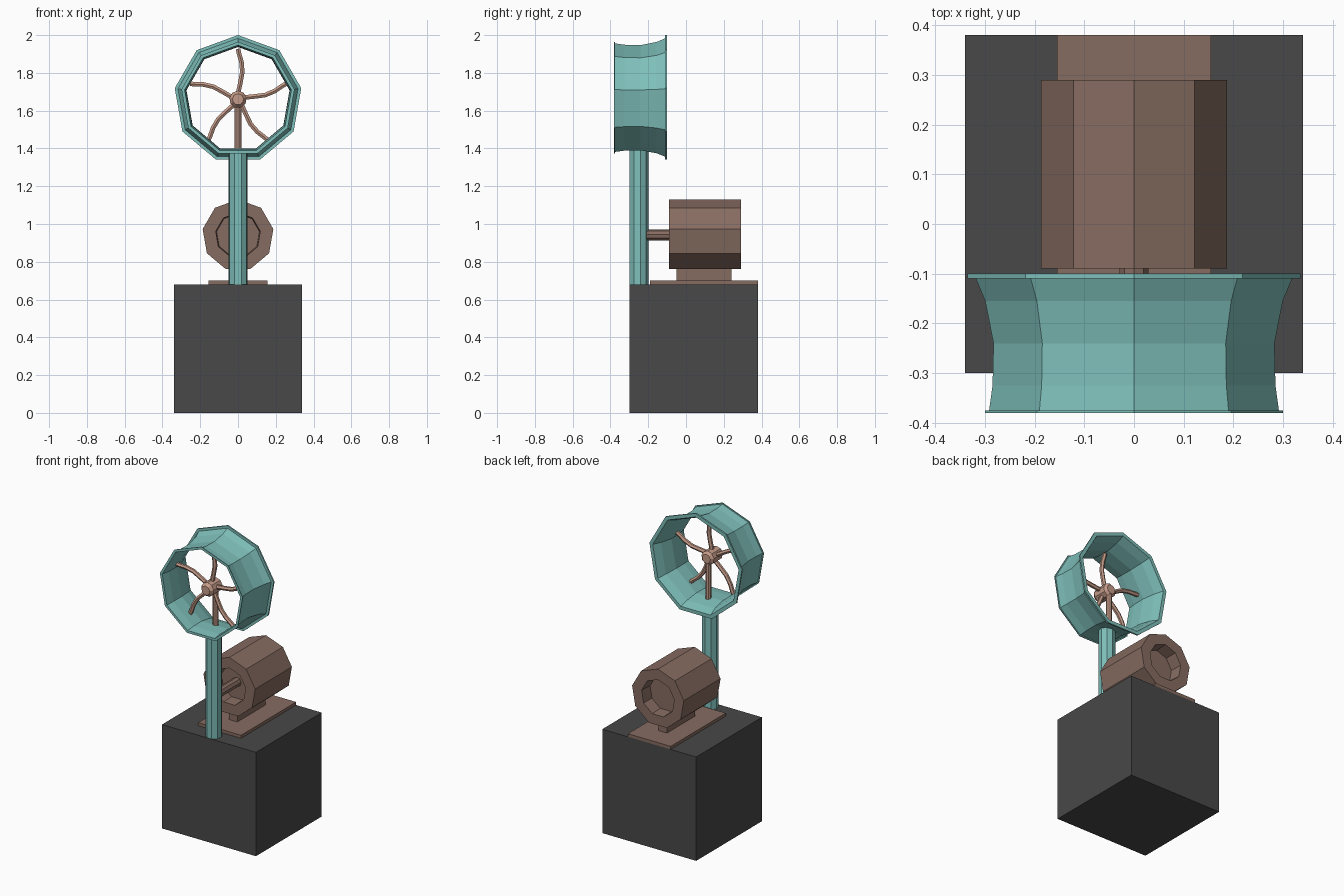
import bpy, bmesh, math
from mathutils import Vector, Matrix

if "Cube" in bpy.data.objects:
    bpy.data.objects.remove(bpy.data.objects["Cube"])

SIDES = 9
HUB_Z = 1.66
MOTOR_Z = 0.94


def material(name, rgb):
    m = bpy.data.materials.new(name)
    m.diffuse_color = (*rgb, 1)
    m.use_nodes = True
    m.node_tree.nodes["Principled BSDF"].inputs["Base Color"].default_value = m.diffuse_color
    return m


DARK = material("dark_base", (0.065, 0.065, 0.065))
TEAL = material("teal_paint", (0.21, 0.52, 0.49))
BROWN = material("brown_metal", (0.24, 0.15, 0.12))
COPPER = material("copper", (0.56, 0.33, 0.25))


def finish(name, bm, mat):
    bmesh.ops.recalc_face_normals(bm, faces=bm.faces)
    me = bpy.data.meshes.new(name)
    bm.to_mesh(me)
    bm.free()
    ob = bpy.data.objects.new(name, me)
    bpy.context.collection.objects.link(ob)
    me.materials.append(mat)
    return ob


def box(name, lo, hi, mat):
    lo, hi = Vector(lo), Vector(hi)
    bm = bmesh.new()
    bmesh.ops.create_cube(bm, size=1)
    bmesh.ops.scale(bm, vec=hi - lo, verts=bm.verts)
    bmesh.ops.translate(bm, vec=(lo + hi) / 2, verts=bm.verts)
    return finish(name, bm, mat)


def lathe(name, profile, z, mat, closed=False, sides=SIDES):
    """Revolve (y, radius) points about a y axis at height z, one corner up."""
    bm = bmesh.new()
    rings = []
    for y, r in profile:
        ring = []
        for i in range(sides):
            a = math.tau * i / sides
            ring.append(bm.verts.new((r * math.sin(a), y, z + r * math.cos(a))))
        rings.append(ring)
    pairs = list(zip(rings, rings[1:]))
    if closed:
        pairs.append((rings[-1], rings[0]))
    else:
        bm.faces.new(rings[0])
        bm.faces.new(rings[-1])
    for a, b in pairs:
        for i in range(sides):
            j = (i + 1) % sides
            bm.faces.new((a[i], a[j], b[j], b[i]))
    return finish(name, bm, mat)


def upright(name, y, r, z0, z1, mat):
    bm = bmesh.new()
    bmesh.ops.create_cone(bm, cap_ends=True, segments=SIDES, radius1=r, radius2=r,
                          depth=z1 - z0, matrix=Matrix.Translation((0, y, (z0 + z1) / 2)))
    return finish(name, bm, mat)


# Base block and mounting plate
box("base_block", (-0.34, -0.30, 0), (0.34, 0.38, 0.68), DARK)
box("mounting_plate", (-0.155, -0.19, 0.68), (0.155, 0.38, 0.70), BROWN)
box("motor_foot", (-0.03, -0.05, 0.70), (0.03, 0.24, 0.78), BROWN)

# Motor housing with a recess at each end, and its shaft
lathe("motor_housing", [(-0.01, 0.115), (-0.09, 0.12), (-0.09, 0.19),
                        (0.29, 0.19), (0.29, 0.12), (0.21, 0.115)], MOTOR_Z, BROWN)
lathe("motor_shaft", [(-0.22, 0.03), (0.0, 0.03)], MOTOR_Z, BROWN)

# Support post
upright("post", -0.25, 0.051, 0.68, 1.39, TEAL)

# Flared duct ring: outer skin front to back, inner skin back to front
outer = [(-0.38, 0.304), (-0.375, 0.304), (-0.375, 0.296), (-0.325, 0.289),
         (-0.24, 0.287), (-0.155, 0.304), (-0.11, 0.323), (-0.11, 0.34), (-0.10, 0.34)]
inner = [(-0.10, 0.316), (-0.155, 0.294), (-0.24, 0.277), (-0.325, 0.279), (-0.38, 0.287)]
lathe("duct_ring", outer + inner, HUB_Z, TEAL, closed=True)

# Fan hub and its strut down to the ring
lathe("fan_hub", [(-0.335, 0.03), (-0.315, 0.046), (-0.225, 0.046), (-0.21, 0.03)],
      HUB_Z, COPPER)
upright("hub_strut", -0.23, 0.018, 1.385, 1.65, COPPER)

# Five swept blades as bent rods
path = [(0.0, 0.03), (0.013, 0.09), (0.023, 0.145), (0.018, 0.20), (0.006, 0.24), (0.0, 0.267)]
cu = bpy.data.curves.new("fan_blades", "CURVE")
cu.dimensions = "3D"
cu.bevel_depth = 0.014
cu.bevel_resolution = 1
cu.use_fill_caps = True
for k in range(5):
    a = math.tau * k / 5
    sp = cu.splines.new("POLY")
    sp.points.add(len(path) - 1)
    for p, (s, r) in zip(sp.points, path):
        p.co = (s * math.cos(a) + r * math.sin(a), -0.27,
                HUB_Z + r * math.cos(a) - s * math.sin(a), 1)
cu.materials.append(COPPER)
tmp = bpy.data.objects.new("blade_curve", cu)
bpy.context.collection.objects.link(tmp)
bpy.context.view_layer.update()
mesh = bpy.data.meshes.new_from_object(tmp.evaluated_get(bpy.context.evaluated_depsgraph_get()))
bpy.data.objects.remove(tmp)
mesh.shade_flat()
bpy.context.collection.objects.link(bpy.data.objects.new("fan_blades", mesh))
